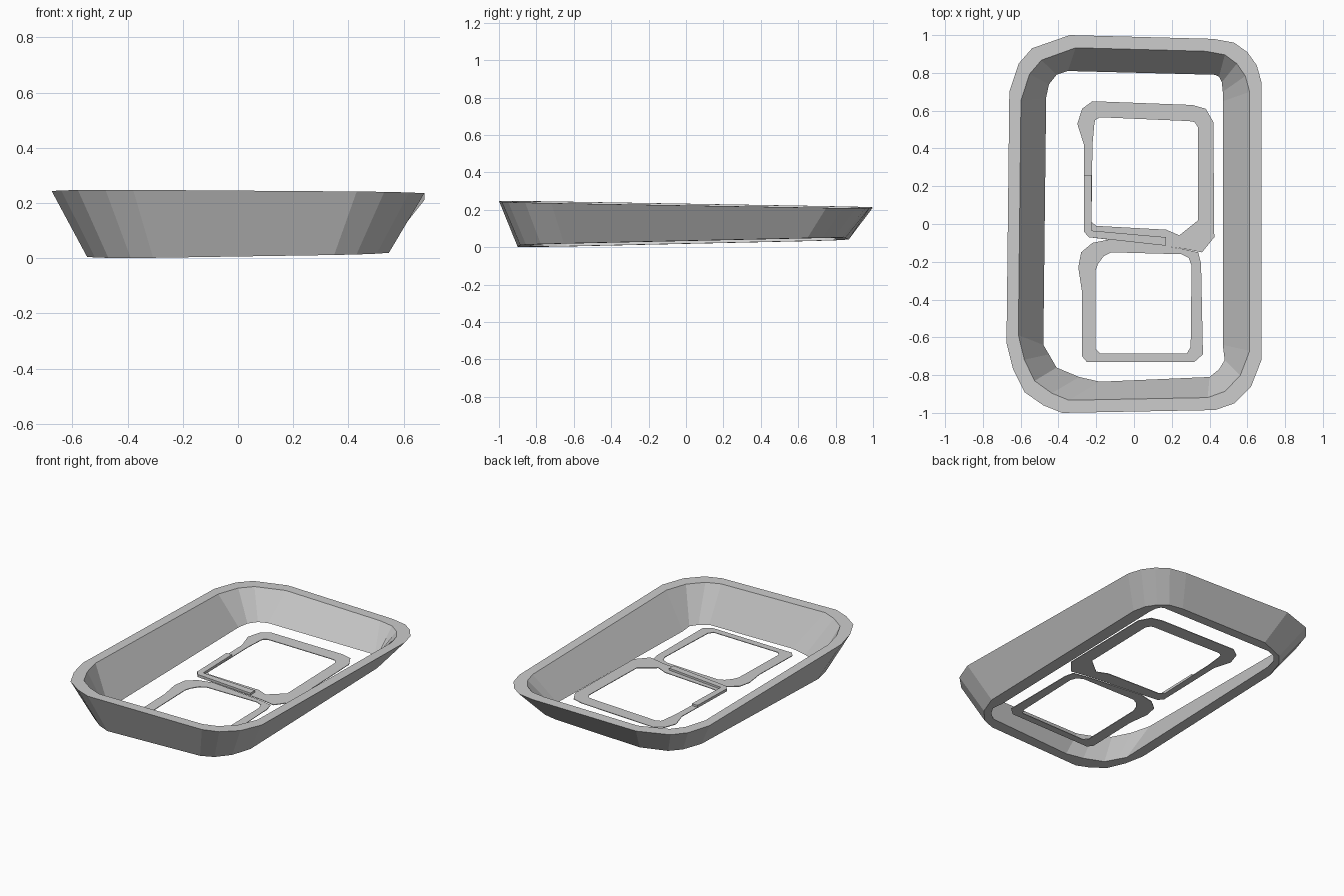
import bpy, bmesh

if "Cube" in bpy.data.objects:
    bpy.data.objects.remove(bpy.data.objects["Cube"])


def rim_z(x, y):
    return 0.228 - 0.007 * x - 0.017 * y


def floor_z(x, y):
    return 0.026 + 0.015 * x + 0.022 * y


def scaled(pts, sx, sy, dy=0.0):
    return [(x * sx, y * sy + dy) for x, y in pts]


def lift(pts, fn, dz=0.0):
    return [(x, y, fn(x, y) + dz) for x, y in pts]


def finish(name, bm):
    bmesh.ops.recalc_face_normals(bm, faces=bm.faces)
    me = bpy.data.meshes.new(name)
    bm.to_mesh(me)
    bm.free()
    ob = bpy.data.objects.new(name, me)
    bpy.context.collection.objects.link(ob)
    return ob


def closed_frame(name, loops):
    """Join successive loops with quads, last back to first."""
    bm = bmesh.new()
    rows = [[bm.verts.new(p) for p in loop] for loop in loops]
    n = len(rows[0])
    for a, b in zip(rows, rows[1:] + rows[:1]):
        for i in range(n):
            j = (i + 1) % n
            bm.faces.new((a[i], a[j], b[j], b[i]))
    return finish(name, bm)


def flat_ring(name, outer, inner, lo, hi):
    return closed_frame(name, [lift(outer, floor_z, lo), lift(outer, floor_z, hi),
                               lift(inner, floor_z, hi), lift(inner, floor_z, lo)])


# Sloping outer wall
rim = [(-.34, 1.0), (.42, .98), (.53, .96), (.60, .91), (.65, .84), (.675, .75),
       (.675, -.72), (.62, -.86), (.53, -.95), (.43, -.985), (-.38, -1.0),
       (-.48, -.96), (-.58, -.89), (-.64, -.77), (-.675, -.63), (-.66, .70),
       (-.61, .85), (-.54, .93)]
foot = [(-.35, .81), (.43, .79), (.45, .78), (.465, .75), (.47, .70), (.47, .65),
        (.47, -.64), (.48, -.72), (.45, -.77), (.40, -.81), (-.18, -.835),
        (-.29, -.81), (-.41, -.76), (-.45, -.69), (-.48, -.64), (-.465, .67),
        (-.45, .74), (-.41, .79)]
closed_frame("outer_wall", [lift(scaled(rim, .81, .885, -.015), floor_z), lift(rim, rim_z),
                            lift(scaled(rim, .907, .933), rim_z), lift(foot, floor_z)])

# Back inner ring
flat_ring("back_ring",
          [(-.30, .53), (-.275, .61), (-.22, .65), (.31, .63), (.38, .61), (.42, .54),
           (.425, -.07), (.36, -.15), (.26, -.13), (-.24, -.07), (-.265, -.04), (-.265, .42)],
          [(-.21, .53), (-.205, .55), (-.18, .565), (.29, .545), (.32, .54), (.34, .51),
           (.34, .02), (.24, -.06), (.17, -.03), (-.20, -.01), (-.225, .01), (-.22, .42)],
          0.033, 0.037)

# Front inner ring
flat_ring("front_ring",
          [(-.295, -.23), (-.28, -.15), (-.22, -.10), (-.12, -.08), (.25, -.13), (.34, -.15),
           (.355, -.21), (.365, -.69), (.32, -.73), (-.25, -.73), (-.275, -.70), (-.275, -.36)],
          [(-.205, -.25), (-.19, -.21), (-.16, -.17), (-.12, -.15), (.25, -.16), (.29, -.18),
           (.305, -.22), (.30, -.65), (.28, -.685), (-.18, -.685), (-.205, -.66), (-.205, -.36)],
          0.027, 0.031)

# Raised L-shaped step on the back ring
step = [(-.265, .26), (-.225, .26), (-.225, -.035), (.17, -.07), (.17, -.115),
        (-.24, -.07), (-.265, -.04)]
bm = bmesh.new()
base = bm.faces.new([bm.verts.new(p) for p in lift(step, floor_z, 0.036)])
top = bmesh.ops.extrude_face_region(bm, geom=[base], use_keep_orig=True)
bmesh.ops.translate(bm, vec=(0, 0, 0.014),
                    verts=[v for v in top["geom"] if isinstance(v, bmesh.types.BMVert)])
finish("ring_step", bm)
